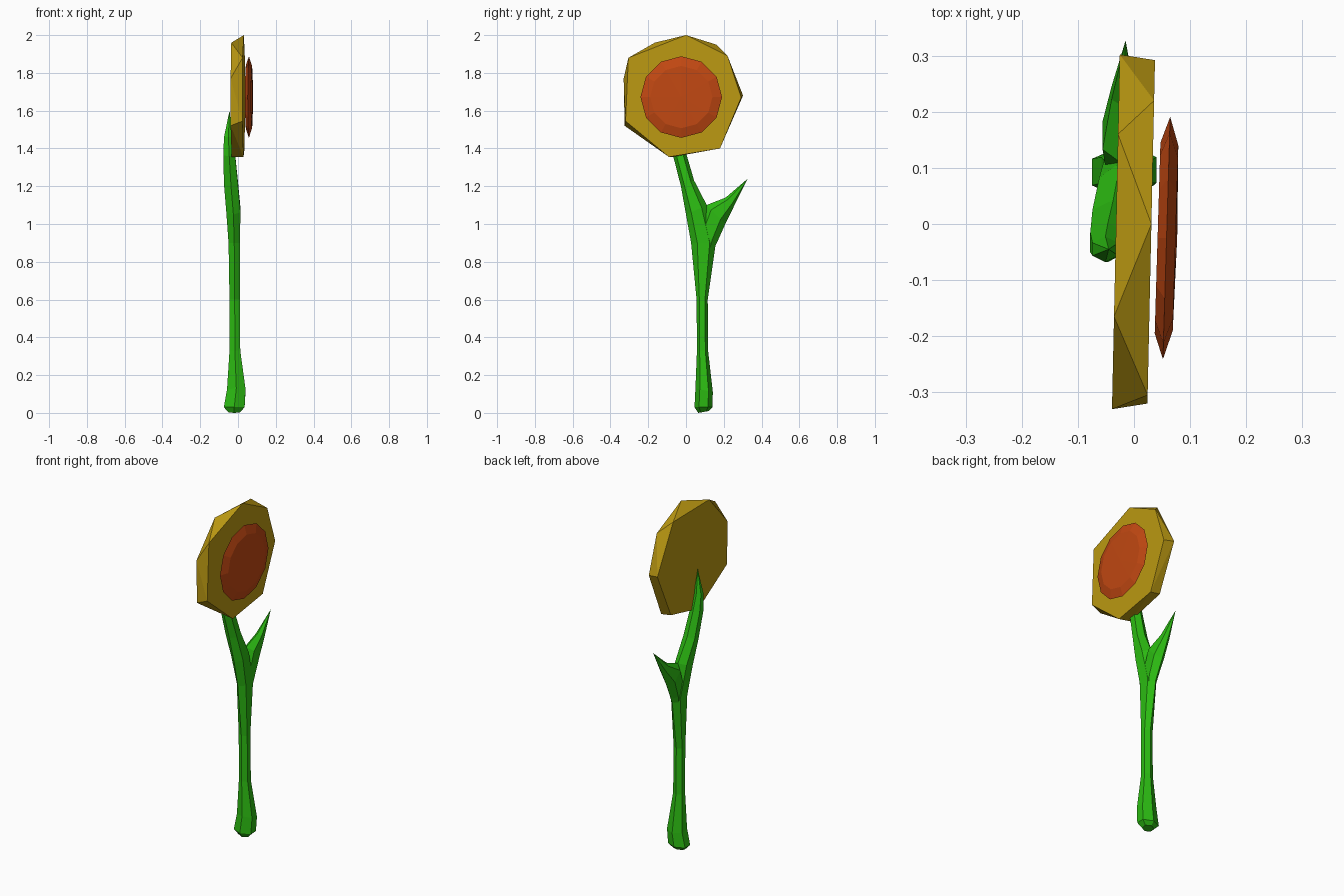
import bpy, bmesh, math
from mathutils import Vector

if "Cube" in bpy.data.objects:
    bpy.data.objects.remove(bpy.data.objects["Cube"])


def material(name, rgb):
    m = bpy.data.materials.new(name)
    m.diffuse_color = (*rgb, 1)
    m.use_nodes = True
    m.node_tree.nodes["Principled BSDF"].inputs["Base Color"].default_value = m.diffuse_color
    return m


def finish(name, bm, mat):
    bmesh.ops.recalc_face_normals(bm, faces=bm.faces)
    me = bpy.data.meshes.new(name)
    bm.to_mesh(me)
    bm.free()
    ob = bpy.data.objects.new(name, me)
    bpy.context.collection.objects.link(ob)
    me.materials.append(mat)
    return ob


def loft(name, rings, mat, tip=None):
    """Skin a list of point rings, closing with a cap or a pointed tip."""
    bm = bmesh.new()
    vs = [[bm.verts.new(p) for p in r] for r in rings]
    n = len(vs[0])
    for a, b in zip(vs, vs[1:]):
        for i in range(n):
            j = (i + 1) % n
            bm.faces.new((a[i], a[j], b[j], b[i]))
    bm.faces.new(vs[0])
    if tip:
        t = bm.verts.new(tip)
        for i in range(n):
            bm.faces.new((vs[-1][i], vs[-1][(i + 1) % n], t))
    else:
        bm.faces.new(vs[-1])
    return finish(name, bm, mat)


def stalk_ring(y0, z0, y1, z1, x0, x1, n=6):
    """Six-sided section spanning two outline points in y-z and a range in x."""
    pts = []
    for i in range(n):
        a = math.tau * i / n
        t = 0.5 + 0.5 * math.cos(a)
        s = 0.5 + 0.5 * math.sin(a) / math.sin(math.tau / 6)
        pts.append((x0 + (x1 - x0) * s, y0 + (y1 - y0) * t, z0 + (z1 - z0) * t))
    return pts


green = material("stem green", (0.025, 0.50, 0.006))
gold = material("petal gold", (0.50, 0.32, 0.006))
rust = material("centre rust", (0.54, 0.065, 0.006))

# Stem: flared foot, slim shaft, bent top running behind the head
stem = loft("stem", [stalk_ring(*r) for r in (
    (0.065, 0.00, 0.12, 0.01, -0.05, 0.01),
    (0.045, 0.03, 0.14, 0.03, -0.075, 0.035),
    (0.050, 0.13, 0.142, 0.11, -0.058, 0.040),
    (0.058, 0.33, 0.117, 0.33, -0.045, 0.012),
    (0.056, 0.60, 0.115, 0.60, -0.045, 0.010),
    (0.027, 0.90, 0.158, 0.90, -0.050, 0.010),
    (0.000, 1.05, 0.110, 1.10, -0.062, 0.013),
    (-0.027, 1.20, 0.043, 1.23, -0.074, 0.000),
    (-0.068, 1.36, 0.002, 1.37, -0.078, -0.015),
    (-0.068, 1.46, -0.022, 1.46, -0.074, -0.028),
)], green, tip=(-0.045, -0.045, 1.60))

# Side leaf, fused into the stem
leaf = loft("leaf", [stalk_ring(*r) for r in (
    (0.065, 0.84, 0.135, 0.84, -0.040, 0.002),
    (0.055, 0.95, 0.168, 0.91, -0.048, 0.010),
    (0.108, 1.10, 0.208, 1.00, -0.056, 0.012),
    (0.210, 1.14, 0.257, 1.10, -0.040, 0.000),
)], green, tip=(-0.015, 0.327, 1.24))
mod = stem.modifiers.new("fuse", 'BOOLEAN')
mod.operation = 'UNION'
mod.solver = 'EXACT'
mod.object = leaf
bpy.context.view_layer.objects.active = stem
bpy.ops.object.modifier_apply(modifier=mod.name)
bpy.data.objects.remove(leaf)

# Petal head: irregular seven-sided slab with offset front and back outlines
front = [(0, 2.0), (0.22, 1.89), (0.292, 1.67), (0.18, 1.40),
         (-0.09, 1.355), (-0.32, 1.545), (-0.305, 1.88)]
back = [(0.16, 1.95), (-0.165, 1.96), (-0.33, 1.77), (-0.325, 1.52),
        (-0.07, 1.355), (0.18, 1.41), (0.302, 1.68)]
bm = bmesh.new()
for outline, x in ((front, 0.031), (back, -0.032)):
    for y, z in outline:
        bm.verts.new((x + 0.022 * y, y, z))
bmesh.ops.convex_hull(bm, input=bm.verts)
bmesh.ops.dissolve_limit(bm, angle_limit=0.01, verts=bm.verts, edges=bm.edges)
finish("petal_head", bm, gold)


# Flower centre: bevelled twelve-sided disc floating just ahead of the head
def disc_ring(x, r, n=12):
    return [(x + 0.03 * r * math.cos(a), -0.025 + r * math.cos(a), 1.672 + r * math.sin(a))
            for a in (math.tau * i / n for i in range(n))]


loft("flower_centre", [disc_ring(0.042, 0.17), disc_ring(0.058, 0.216),
                       disc_ring(0.074, 0.165)], rust, tip=(0.077, -0.025, 1.672))
